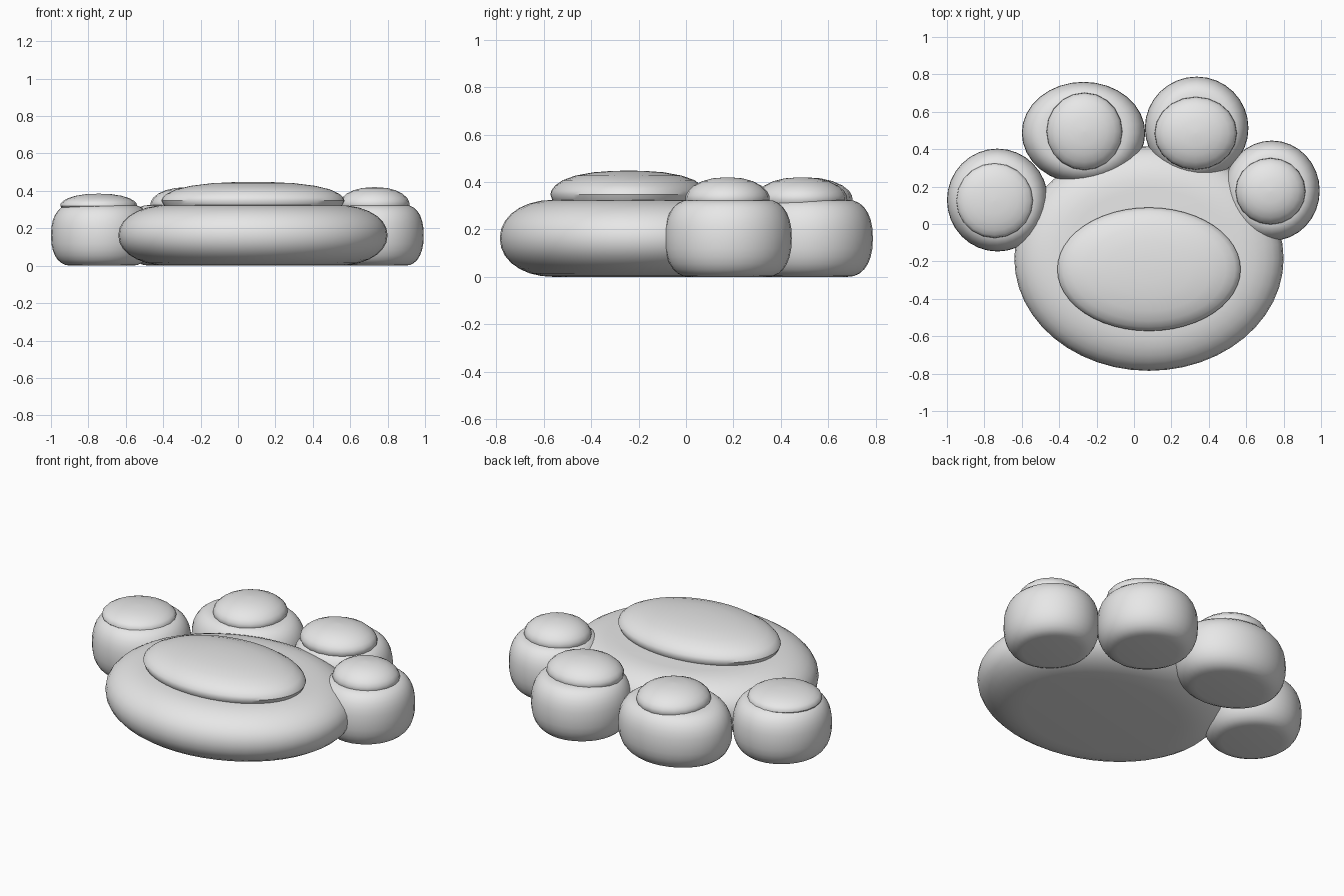
import bpy, bmesh, math

if "Cube" in bpy.data.objects:
    bpy.data.objects.remove(bpy.data.objects["Cube"])

grey = bpy.data.materials.new("plain_grey")
grey.diffuse_color = (0.8, 0.8, 0.8, 1)
grey.use_nodes = True
grey.node_tree.nodes["Principled BSDF"].inputs["Base Color"].default_value = grey.diffuse_color


def lathe(name, centre, radii, profile, sides, sharp=40):
    """Closed elliptical turning; profile is (radius fraction, height) from bottom to top."""
    bm = bmesh.new()
    rings = []
    for r, z in profile:
        ring = []
        for i in range(sides):
            a = 2 * math.pi * i / sides
            ring.append(bm.verts.new((r * radii[0] * math.cos(a),
                                      r * radii[1] * math.sin(a), z)))
        rings.append(ring)
    for low, high in zip(rings, rings[1:]):
        for i in range(sides):
            j = (i + 1) % sides
            bm.faces.new((low[i], low[j], high[j], high[i]))
    bm.faces.new(rings[0][::-1])
    bm.faces.new(rings[-1])
    mesh = bpy.data.meshes.new(name)
    bm.to_mesh(mesh)
    bm.free()
    mesh.materials.append(grey)
    obj = bpy.data.objects.new(name, mesh)
    obj.location = (centre[0], centre[1], 0)
    bpy.context.collection.objects.link(obj)
    bpy.ops.object.select_all(action='DESELECT')
    obj.select_set(True)
    bpy.context.view_layer.objects.active = obj
    bpy.ops.object.shade_smooth_by_angle(angle=math.radians(sharp))
    return obj


def rounded(height, flat, power, steps=14):
    """Cushion profile: flat ends joined by a bulging superellipse side."""
    points = []
    for i in range(steps + 1):
        t = -math.pi / 2 + math.pi * i / steps
        c, s = max(math.cos(t), 0), math.sin(t)
        r = flat + (1 - flat) * c ** (2 / power)
        z = height / 2 * (1 + math.copysign(abs(s) ** (2 / power), s))
        points.append((r, z))
    return points


# Large palm cushion
lathe("palm", (0.08, -0.185), (0.72, 0.60), rounded(0.325, 0.62, 2.1), 48)

# Raised oval pad on the palm
palm_pad = [(0.95, 0.31), (0.98, 0.328), (1, 0.348), (0.985, 0.365), (0.94, 0.385),
            (0.84, 0.408), (0.68, 0.427), (0.45, 0.441), (0.2, 0.447), (0.02, 0.448)]
lathe("palm_pad", (0.08, -0.242), (0.49, 0.33), palm_pad, 48)

# Toes with domed pads: toe centre, toe radii, pad centre, pad radii, pad top
toes = [
    ("outer_left", (-0.73, 0.128), (0.27, 0.275), (-0.745, 0.125), (0.205, 0.20), 0.385),
    ("inner_left", (-0.27, 0.487), (0.33, 0.273), (-0.265, 0.495), (0.203, 0.207), 0.42),
    ("inner_right", (0.335, 0.513), (0.277, 0.275), (0.33, 0.485), (0.22, 0.195), 0.42),
    ("outer_right", (0.737, 0.178), (0.256, 0.268), (0.73, 0.175), (0.187, 0.178), 0.42),
]
dome = [(0.97, 0), (1, 0.12), (0.99, 0.3), (0.93, 0.48), (0.8, 0.68),
        (0.6, 0.85), (0.35, 0.96), (0.03, 1)]
for label, centre, radii, pad_centre, pad_radii, top in toes:
    lathe("toe_" + label, centre, radii, rounded(0.325, 0.6, 2.3), 32)
    lathe("toe_pad_" + label, pad_centre, pad_radii,
          [(r, 0.31 + (top - 0.31) * h) for r, h in dome], 20)
